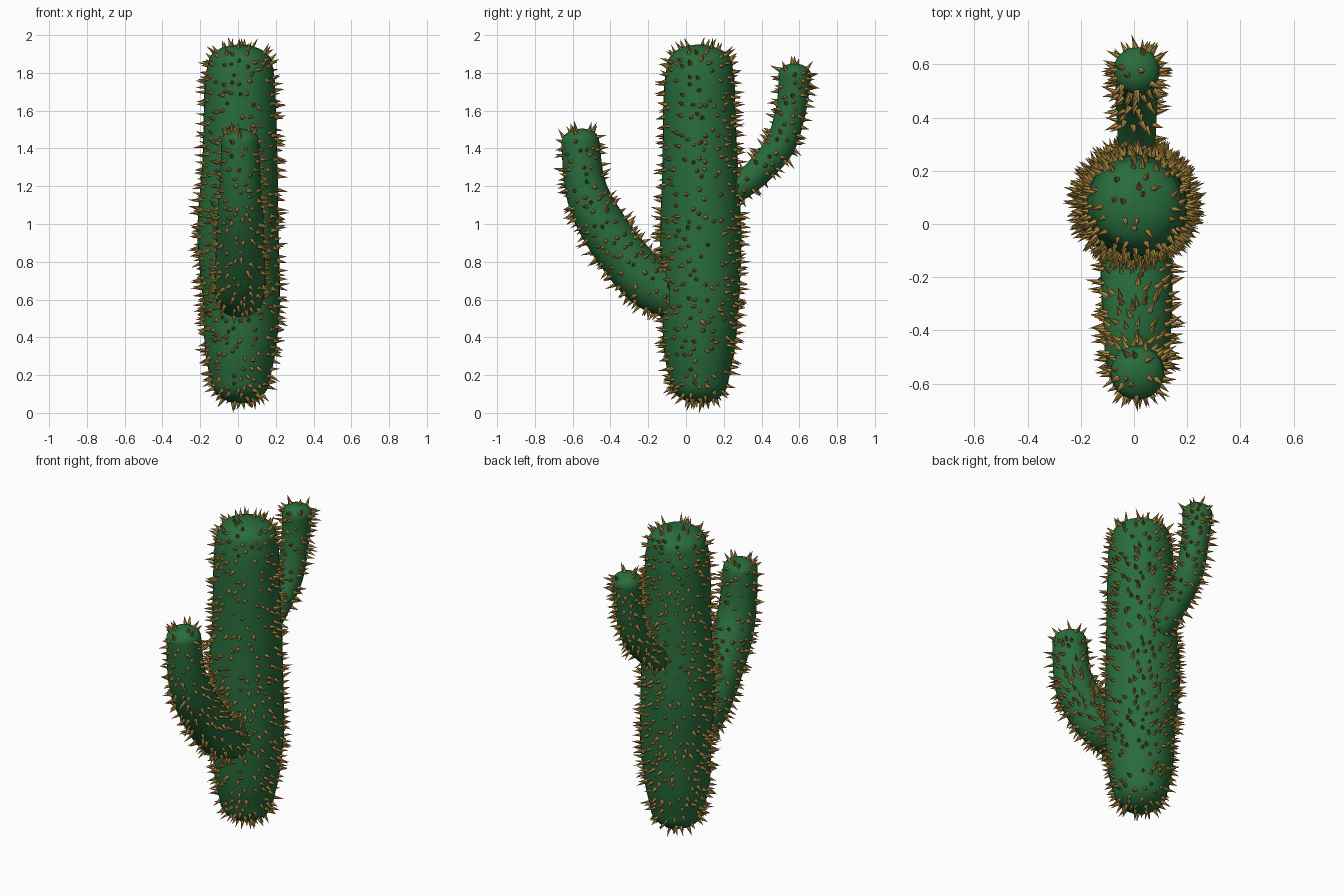
import bpy, bmesh, math, random
from mathutils import Vector

if "Cube" in bpy.data.objects:
    bpy.data.objects.remove(bpy.data.objects["Cube"])

random.seed(7)


def material(name, rgb):
    m = bpy.data.materials.new(name)
    m.diffuse_color = (*rgb, 1)
    m.use_nodes = True
    m.node_tree.nodes["Principled BSDF"].inputs["Base Color"].default_value = m.diffuse_color
    return m


GREEN = material("cactus green", (0.022, 0.15, 0.045))
GOLD = material("spine gold", (0.46, 0.27, 0.055))


def finish(bm, name, mat, smooth):
    bmesh.ops.recalc_face_normals(bm, faces=bm.faces)
    me = bpy.data.meshes.new(name)
    bm.to_mesh(me)
    bm.free()
    me.materials.append(mat)
    for p in me.polygons:
        p.use_smooth = smooth
    ob = bpy.data.objects.new(name, me)
    bpy.context.collection.objects.link(ob)
    return ob


def spline(pts, n=6):
    """Smooth curve through (x, y, z, radius) points."""
    v = [Vector(p) for p in pts]
    v = [2 * v[0] - v[1]] + v + [2 * v[-1] - v[-2]]
    out = []
    for i in range(1, len(v) - 2):
        a, b, c, d = v[i - 1:i + 3]
        for k in range(n):
            t = k / n
            out.append(0.5 * (2 * b + (c - a) * t + (2 * a - 5 * b + 4 * c - d) * t * t
                              + (3 * b - a - 3 * c + d) * t ** 3))
    out.append(v[-2])
    return out


def limb(name, pts, cap0, cap1, sides=32):
    """Round tube along a path with domed ends of the given heights."""
    path = spline(pts)
    c = [p.xyz for p in path]
    r = [p.w for p in path]
    t0, t1 = (c[1] - c[0]).normalized(), (c[-1] - c[-2]).normalized()
    rings = []
    angs = [math.radians(a) for a in (82, 68, 54, 40, 26, 12)]
    for a in angs:
        rings.append((c[0] - t0 * cap0 * math.sin(a), r[0] * math.cos(a), t0))
    for i in range(len(c)):
        t = (c[min(i + 1, len(c) - 1)] - c[max(i - 1, 0)]).normalized()
        rings.append((c[i], r[i], t))
    for a in reversed(angs):
        rings.append((c[-1] + t1 * cap1 * math.sin(a), r[-1] * math.cos(a), t1))
    bm = bmesh.new()
    loops = []
    for pos, rad, t in rings:
        u = Vector((1, 0, 0))
        u = (u - t * u.dot(t)).normalized()
        w = t.cross(u)
        loops.append([bm.verts.new(pos + rad * (u * math.cos(q) + w * math.sin(q)))
                      for q in (2 * math.pi * k / sides for k in range(sides))])
    for A, B in zip(loops, loops[1:]):
        for k in range(sides):
            j = (k + 1) % sides
            bm.faces.new((A[k], A[j], B[j], B[k]))
    bm.faces.new(loops[0][::-1])
    bm.faces.new(loops[-1])
    return finish(bm, name, GREEN, True), path


def spines(name, body, others, count, gap=0.028):
    """Scatter thin cones over a limb, skipping spots buried in other limbs."""
    polys = [p for p in body.data.polygons if len(p.vertices) == 4]
    weights = [p.area for p in polys]
    placed = []
    bm = bmesh.new()
    for p in random.choices(polys, weights, k=count * 8):
        if len(placed) >= count:
            break
        a, b, c, d = [body.data.vertices[i].co for i in p.vertices]
        s, t = random.random(), random.random()
        pos = a.lerp(b, s).lerp(d.lerp(c, s), t)
        if any((pos - q).length < gap for q in placed):
            continue
        if any((pos - q.xyz).length < q.w for path in others for q in path):
            continue
        placed.append(pos)
        jit = Vector([random.uniform(-1, 1) for _ in range(3)])
        d = (p.normal + 0.3 * jit).normalized()
        u = d.orthogonal().normalized()
        v = d.cross(u)
        length, rad = random.uniform(0.036, 0.062), random.uniform(0.0105, 0.0135)
        ring = [bm.verts.new(pos - d * 0.004 + rad * (u * math.cos(k * math.pi / 3)
                                                      + v * math.sin(k * math.pi / 3)))
                for k in range(6)]
        tip = bm.verts.new(pos + d * length)
        for k in range(6):
            bm.faces.new((ring[k], ring[(k + 1) % 6], tip))
        bm.faces.new(ring[::-1])
    finish(bm, name, GOLD, False)


# Trunk: slightly swollen in the middle
trunk, trunk_path = limb("trunk", [
    (0.012, 0.07, 0.17, 0.155), (0.012, 0.07, 0.33, 0.187), (0.018, 0.076, 0.6, 0.205),
    (0.0, 0.078, 0.95, 0.215), (0.01, 0.075, 1.3, 0.2), (0.01, 0.07, 1.6, 0.191),
    (0.01, 0.072, 1.76, 0.185), (0.012, 0.075, 1.85, 0.17)], 0.12, 0.1)

# Large front arm, bending up
front_arm, front_path = limb("front_arm", [
    (0.01, -0.03, 0.61, 0.13), (0.01, -0.2, 0.69, 0.135), (0.012, -0.345, 0.85, 0.13),
    (0.012, -0.475, 1.05, 0.122), (0.012, -0.537, 1.22, 0.108),
    (0.012, -0.56, 1.44, 0.1)], 0.08, 0.065)

# Small back arm, higher up
back_arm, back_path = limb("back_arm", [
    (0.01, 0.17, 1.13, 0.066), (0.01, 0.29, 1.2, 0.07), (0.01, 0.4, 1.295, 0.075),
    (0.01, 0.5, 1.42, 0.08), (0.01, 0.548, 1.57, 0.08), (0.01, 0.57, 1.7, 0.082),
    (0.01, 0.577, 1.79, 0.087)], 0.04, 0.06)

# Spines on every limb
spines("trunk_spines", trunk, [front_path, back_path], 650)
spines("front_arm_spines", front_arm, [trunk_path], 230)
spines("back_arm_spines", back_arm, [trunk_path], 135)
